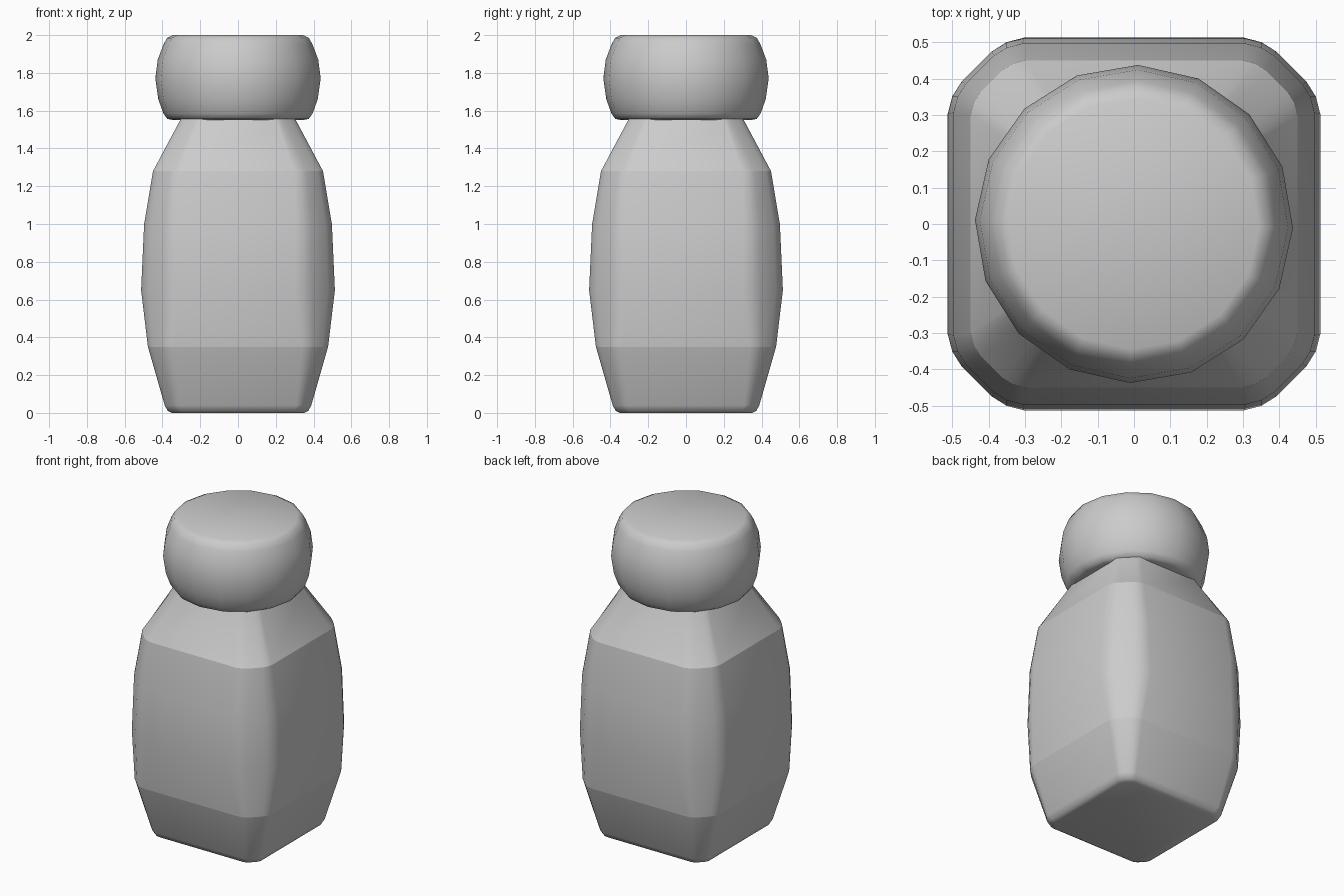
import bpy, bmesh
from math import sin, cos, tau, atan2

cube = bpy.data.objects.get("Cube")
if cube:
    bpy.data.objects.remove(cube)

grey = bpy.data.materials.new("plain grey")
grey.use_nodes = True
colour = (0.6, 0.6, 0.6, 1)
grey.diffuse_color = colour
grey.node_tree.nodes["Principled BSDF"].inputs["Base Color"].default_value = colour


def loft(name, rings, creases=()):
    """Skin a stack of equal rings, cap both ends, keep chosen rings sharp."""
    bm = bmesh.new()
    loops = [[bm.verts.new(p) for p in ring] for ring in rings]
    n = len(loops[0])
    for low, high in zip(loops, loops[1:]):
        for i in range(n):
            j = (i + 1) % n
            bm.faces.new((low[i], low[j], high[j], high[i]))
    bm.faces.new(loops[0][::-1])
    bm.faces.new(loops[-1])
    mesh = bpy.data.meshes.new(name)
    obj = bpy.data.objects.new(name, mesh)
    bpy.context.collection.objects.link(obj)
    obj.data.materials.append(grey)
    bm.to_mesh(mesh)
    bm.free()
    bpy.ops.object.select_all(action='DESELECT')
    obj.select_set(True)
    bpy.context.view_layer.objects.active = obj
    bpy.ops.object.shade_smooth_by_angle(angle=0.9)
    for edge in mesh.edges:
        if any(all(v // n == r for v in edge.vertices) for r in creases):
            edge.use_edge_sharp = True
    return obj


def rounded_square(half, cut, z):
    """Square outline whose corners are softened chamfers."""
    inset = [(0, 1), (0.06, 0.77), (0.18, 0.58)]
    corner = [(half - a * cut, half - b * cut) for a, b in inset]
    corner += [(y, x) for x, y in reversed(corner)]
    points = []
    for _ in range(4):
        points += corner
        corner = [(-y, x) for x, y in corner]
    return [(x, y, z) for x, y in points]


def circle(radius, z, sides=16, phase=-0.026):
    angles = [phase + tau * i / sides for i in range(sides)]
    return [(radius * cos(a), radius * sin(a), z) for a in angles]


# Bottle body: half width, corner cut, height
body = [(0.35, 0.07, 0), (0.372, 0.075, 0.01), (0.388, 0.08, 0.04),
        (0.477, 0.14, 0.35), (0.513, 0.21, 0.65), (0.497, 0.19, 1.0),
        (0.45, 0.15, 1.28)]
rings = [rounded_square(*level) for level in body]
# The shoulder runs from the squared body into a round neck
neck = [atan2(y, x) for x, y, z in rings[-1]]
for radius, z in ((0.368, 1.55), (0.35, 1.6)):
    rings.append([(radius * cos(a), radius * sin(a), z) for a in neck])
loft("bottle_body", rings, creases=(3, 6))

# Rounded stopper with a flat top
profile = [(0.345, 1.55), (0.375, 1.557), (0.395, 1.585), (0.422, 1.66),
           (0.438, 1.77), (0.425, 1.87), (0.395, 1.95), (0.375, 1.985),
           (0.345, 2.0)]
loft("bottle_cap", [circle(r, z) for r, z in profile])
